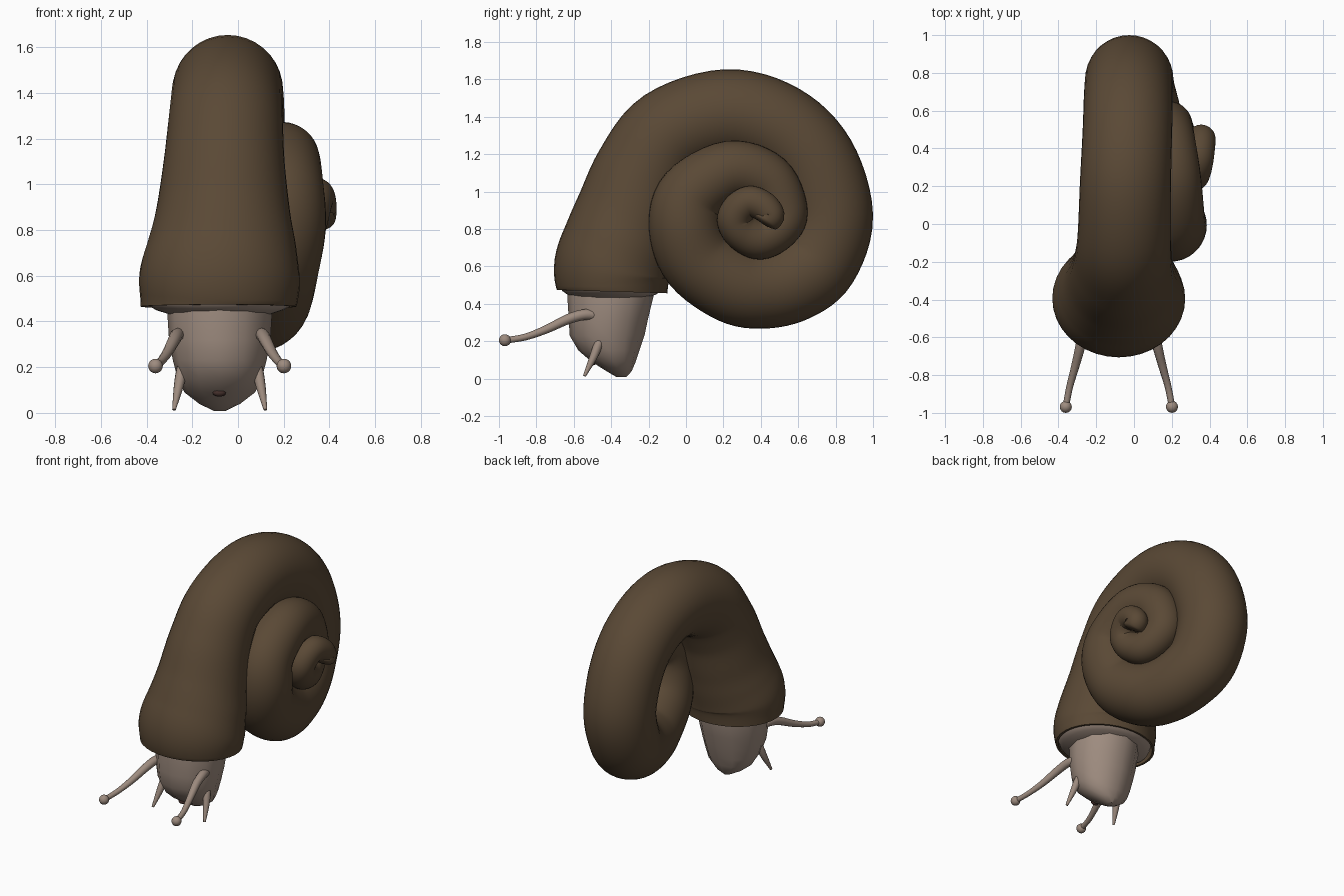
import bpy, bmesh, math
from mathutils import Vector

if "Cube" in bpy.data.objects:
    bpy.data.objects.remove(bpy.data.objects["Cube"])

CX = -0.08  # head centre line


def material(name, rgb):
    m = bpy.data.materials.new(name)
    m.diffuse_color = (*rgb, 1)
    m.use_nodes = True
    m.node_tree.nodes["Principled BSDF"].inputs["Base Color"].default_value = m.diffuse_color
    return m


SHELL = material("shell_brown", (0.102, 0.066, 0.036))
SKIN = material("skin_beige", (0.34, 0.26, 0.212))
DARK = material("mouth_dark", (0.06, 0.03, 0.025))


def loft(name, rings, mat, angle=60):
    """Skin closed rings of points and cap both ends."""
    bm = bmesh.new()
    loops = [[bm.verts.new(p) for p in ring] for ring in rings]
    n = len(loops[0])
    for a, b in zip(loops, loops[1:]):
        for i in range(n):
            j = (i + 1) % n
            bm.faces.new((a[i], a[j], b[j], b[i]))
    bm.faces.new(loops[0][::-1])
    bm.faces.new(loops[-1])
    bmesh.ops.recalc_face_normals(bm, faces=bm.faces)
    return finish(name, bm, mat, angle)


def finish(name, bm, mat, angle=60):
    me = bpy.data.meshes.new(name)
    bm.to_mesh(me)
    bm.free()
    me.materials.append(mat)
    ob = bpy.data.objects.new(name, me)
    bpy.context.collection.objects.link(ob)
    bpy.ops.object.select_all(action='DESELECT')
    bpy.context.view_layer.objects.active = ob
    ob.select_set(True)
    bpy.ops.object.shade_smooth_by_angle(angle=math.radians(angle))
    return ob


def spline(pts, steps):
    """Catmull-Rom through points of any dimension."""
    out = []
    for k in range(len(pts) - 1):
        p1, p2 = pts[k], pts[k + 1]
        p0 = pts[k - 1] if k else [2 * a - b for a, b in zip(p1, p2)]
        p3 = pts[k + 2] if k + 2 < len(pts) else [2 * b - a for a, b in zip(p1, p2)]
        for s in range(steps):
            t = s / steps
            out.append([0.5 * (2 * b + (c - a) * t + (2 * a - 5 * b + 4 * c - d) * t * t
                               + (3 * b - a - 3 * c + d) * t ** 3)
                        for a, b, c, d in zip(p0, p1, p2, p3)])
    out.append(list(pts[-1]))
    return out


def tube_rings(path, sides):
    """Rings along (x, y, z, radius, side radius) samples."""
    rings = []
    for i, p in enumerate(path):
        a, b = path[max(i - 1, 0)], path[min(i + 1, len(path) - 1)]
        t = (Vector(b[:3]) - Vector(a[:3])).normalized()
        side = (Vector((1, 0, 0)) - t * t.x).normalized()
        up = t.cross(side)
        rings.append([Vector(p[:3]) + side * p[4] * math.cos(w) + up * p[3] * math.sin(w)
                      for w in (2 * math.pi * k / sides for k in range(sides))])
    return rings


def dome(rings, centre, tip):
    """Round off the last ring towards a tip."""
    last = rings[-1]
    for f in (0.35, 0.65, 0.87, 0.98):
        s = math.sqrt(1 - f * f)
        rings.append([centre + (p - centre) * s + (tip - centre) * f for p in last])


# Shell: coiled tube from the flared mouth to the apex (x, y, z, radius)
coil = [(-.085, -.395, .465, .295), (-.08, -.392, .59, .314), (-.07, -.352, .73, .305),
        (-.065, -.305, .88, .288), (-.06, -.226, 1.105, .264), (-.052, -.08, 1.312, .248),
        (-.045, .22, 1.413, .241), (-.035, .489, 1.343, .237), (-.03, .679, 1.157, .235),
        (-.025, .768, .87, .232), (-.01, .698, .633, .228), (.03, .567, .524, .222),
        (.07, .41, .484, .217), (.11, .254, .507, .212), (.15, .065, .636, .203),
        (.19, -.005, .82, .195), (.195, .034, .987, .18), (.195, .24, 1.113, .16),
        (.18, .435, 1.06, .145), (.18, .52, .90, .13), (.20, .49, .806, .12),
        (.24, .395, .746, .11), (.275, .30, .783, .10), (.30, .261, .85, .095),
        (.32, .289, .912, .09), (.337, .347, .945, .085), (.35, .415, .92, .08),
        (.357, .452, .872, .075), (.36, .43, .845, .066)]
flare = [1.155, 1.12, 1.07, 1.02]  # the mouth is wider than deep
path = spline([(*p, p[3] * (flare[i] if i < 4 else 1)) for i, p in enumerate(coil)], 6)
rings = tube_rings(path, 36)
for p in rings[0]:  # flat rim
    p.z = .465 - .03 * (p.y + .395)
end = Vector(path[-1][:3])
dome(rings, end, end + Vector((.005, -.055, .01)))
# inner lip and inside wall of the mouth
inner = []
for k, s in ((6, .88), (3, .93), (0, .955)):
    c = Vector(path[k][:3])
    inner.append([c + (p - c) * s for p in rings[k]])
loft("shell", inner + rings, SHELL, 50)

# Mantle: shallow collar filling the shell mouth
bm = bmesh.new()
bmesh.ops.create_uvsphere(bm, u_segments=28, v_segments=12, radius=1)
for v in bm.verts:
    v.co = Vector((CX + v.co.x * .322, -.397 + v.co.y * .275, .49 + v.co.z * .08))
finish("mantle", bm, SKIN)

# Head and foot: tapered body hanging from the shell (z, y centre, y radius, x radius)
body = [(.60, -.40, .22, .21), (.45, -.403, .232, .23), (.32, -.415, .212, .222),
        (.23, -.422, .200, .205), (.15, -.412, .163, .184), (.09, -.387, .118, .155),
        (.04, -.358, .068, .09), (.008, -.345, .026, .025)]
loft("body", [[Vector((CX + rx * math.cos(a), yc + ry * math.sin(a), z))
               for a in (2 * math.pi * k / 12 for k in range(12))]
              for z, yc, ry, rx in body], SKIN, 45)

# Mouth
bm = bmesh.new()
bmesh.ops.create_uvsphere(bm, u_segments=12, v_segments=8, radius=1)
for v in bm.verts:
    v.co = Vector((CX - .002 + v.co.x * .029, -.497 + v.co.y * .018, .088 + v.co.z * .017))
finish("mouth", bm, DARK)

# Tentacles: (sideways offset, y, z, radius)
EYE = [(.165, -.46, .335, .028), (.185, -.54, .342, .029), (.20, -.63, .318, .027),
       (.23, -.75, .262, .022), (.26, -.86, .222, .018), (.28, -.96, .205, .017)]
FEELER = [(.150, -.44, .235, .018), (.165, -.465, .19, .024), (.18, -.495, .115, .021),
          (.20, -.543, .014, .008)]
for label, s in (("left", -1), ("right", 1)):
    for kind, pts in (("eye_stalk", EYE), ("feeler", FEELER)):
        line = spline([(CX + s * o, y, z, r, r) for o, y, z, r in pts], 5)
        loft(f"{label}_{kind}", tube_rings(line, 12), SKIN)
    bm = bmesh.new()
    bmesh.ops.create_uvsphere(bm, u_segments=16, v_segments=10, radius=.032)
    bmesh.ops.translate(bm, verts=bm.verts, vec=(CX + s * .281, -.968, .205))
    finish(f"{label}_eye", bm, SKIN)
